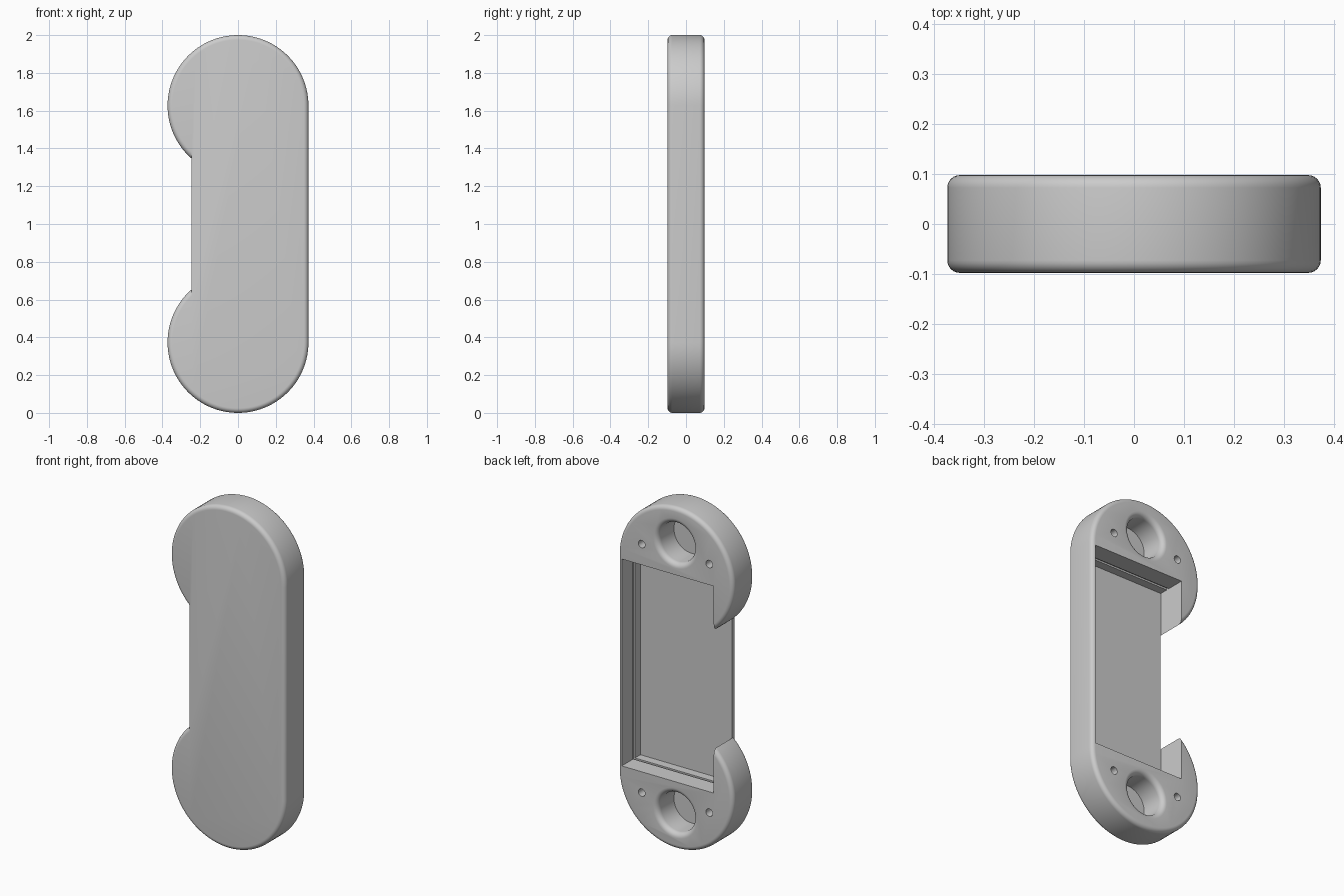
import bpy, bmesh, math
from mathutils import Matrix

cube = bpy.data.objects.get("Cube")
if cube:
    bpy.data.objects.remove(cube, do_unlink=True)

R, HALF_T, FILLET = 0.373, 0.0975, 0.025   # lobe radius, half thickness, edge round
LOW, HIGH, NOTCH = R, 2 - R, -0.247        # lobe centres and notch plane

grey = bpy.data.materials.new("grey plastic")
grey.use_nodes = True
colour = (0.6, 0.6, 0.6, 1)
grey.diffuse_color = colour
grey.node_tree.nodes["Principled BSDF"].inputs["Base Color"].default_value = colour


def finish(bm, name):
    bmesh.ops.recalc_face_normals(bm, faces=bm.faces)
    mesh = bpy.data.meshes.new(name)
    bm.to_mesh(mesh)
    bm.free()
    mesh.materials.append(grey)
    obj = bpy.data.objects.new(name, mesh)
    bpy.context.collection.objects.link(obj)
    return obj


def loft(bm, rings):
    """Skin a stack of closed rings and cap both ends."""
    rows = [[bm.verts.new(p) for p in ring] for ring in rings]
    n = len(rows[0])
    for a, b in zip(rows, rows[1:]):
        for i in range(n):
            j = (i + 1) % n
            bm.faces.new((a[i], a[j], b[j], b[i]))
    bm.faces.new(rows[0])
    bm.faces.new(rows[-1])


def outline(r, y, steps=64):
    """Two round lobes joined by a straight side and a flat notch."""
    end = math.acos(NOTCH / r)             # angle where the lobe meets the notch
    sweep = 2 * math.pi - end
    top = [sweep * i / steps for i in range(steps + 1)]
    pts = [(r * math.cos(a), y, HIGH + r * math.sin(a)) for a in top]
    pts += [(r * math.cos(a), y, LOW - r * math.sin(a)) for a in reversed(top)]
    return pts


def box_cutter(x0, x1, y0, y1, z0, z1):
    bm = bmesh.new()
    loft(bm, [[(x0, y, z0), (x1, y, z0), (x1, y, z1), (x0, y, z1)] for y in (y0, y1)])
    return finish(bm, "cutter")


def hole_cutter(x, z, profile, sides):
    """Round cutter sunk into the back, from (radius, depth) pairs."""
    bm = bmesh.new()
    turn = [2 * math.pi * i / sides for i in range(sides)]
    loft(bm, [[(x + r * math.cos(a), HALF_T - d, z + r * math.sin(a)) for a in turn]
              for r, d in profile])
    return finish(bm, "cutter")


# Body with rounded rims
bm = bmesh.new()
arc = [math.pi / 2 * i / 6 for i in range(7)]
section = [(R - FILLET * (1 - math.sin(a)), HALF_T - FILLET * (1 - math.cos(a))) for a in arc]
section = [(r, -y) for r, y in section] + [(r, y) for r, y in reversed(section)]
loft(bm, [outline(r, y) for r, y in section])
body = finish(bm, "holder_body")

# Open-sided pocket and the thin groove around its walls
cutters = [
    box_cutter(NOTCH - 0.001, 0.348, HALF_T - 0.172, 0.2, 0.394, 1.606),
    box_cutter(NOTCH - 0.0005, 0.358, HALF_T - 0.122, HALF_T - 0.106, 0.384, 1.616),
]

# Rounded round recess and two screw holes in each lobe
rim = [(0.145 - 0.03 * math.sin(a), 0.03 * (1 - math.cos(a))) for a in arc]
recess = [(0.145, -0.02)] + rim + [(0.115, 0.15)]
screw = [(0.022, -0.02), (0.022, 0.08), (0.004, 0.095)]
for side in (-1, 1):
    cutters.append(hole_cutter(0, 1 + side * 0.79, recess, 48))
    for x in (-0.219, 0.219):
        cutters.append(hole_cutter(x, 1 + side * 0.728, screw, 20))

# Apply all cuts
bpy.ops.object.select_all(action="DESELECT")
bpy.context.view_layer.objects.active = body
body.select_set(True)
for cutter in cutters:
    mod = body.modifiers.new("cut", "BOOLEAN")
    mod.operation, mod.solver, mod.object = "DIFFERENCE", "EXACT", cutter
    bpy.ops.object.modifier_apply(modifier=mod.name)
    bpy.data.objects.remove(cutter, do_unlink=True)
bpy.ops.object.shade_smooth_by_angle(angle=math.radians(30))
